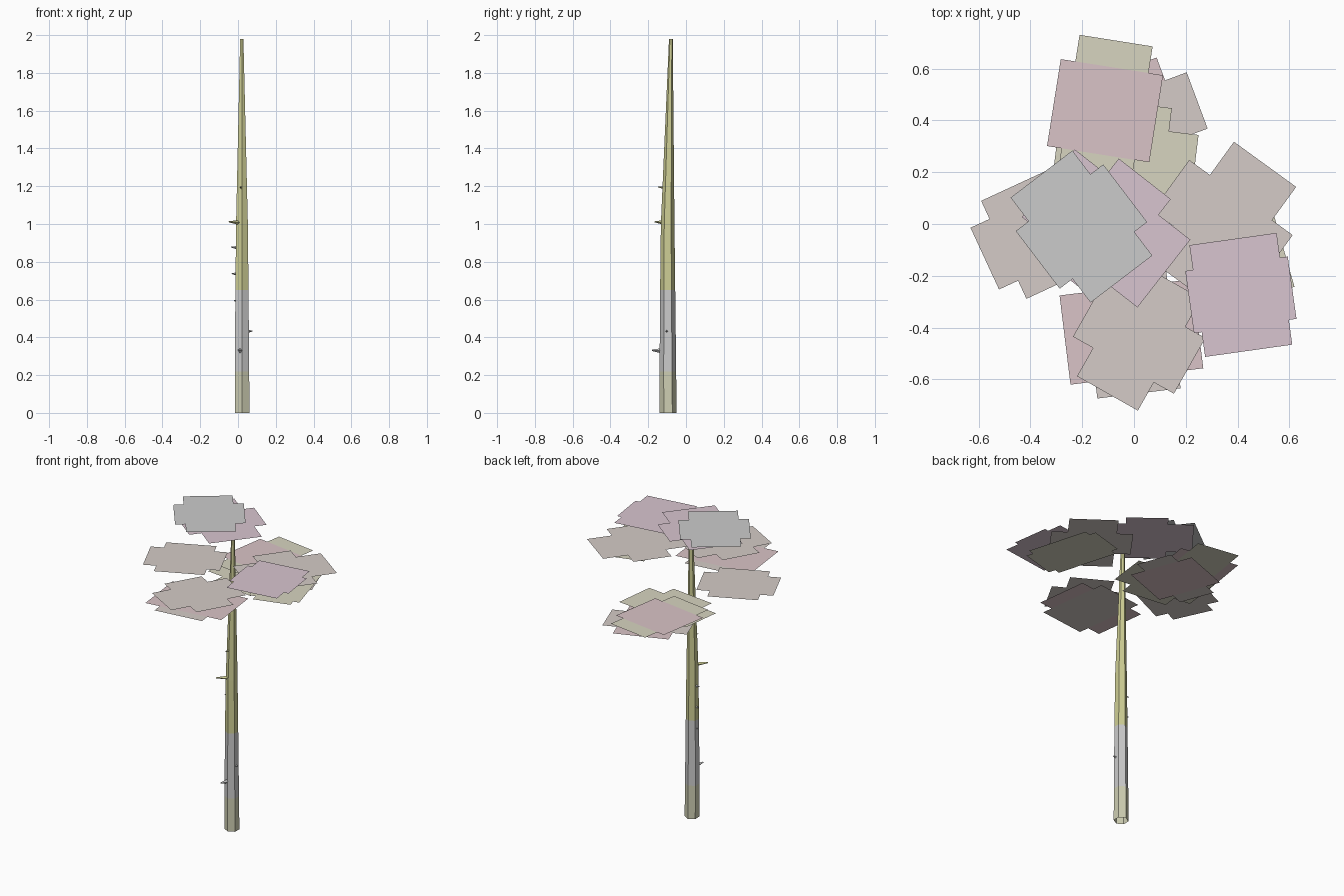
import bpy, bmesh
from math import pi, cos, sin, radians
from mathutils import Vector, Matrix

if "Cube" in bpy.data.objects:
    bpy.data.objects.remove(bpy.data.objects["Cube"])


def mat(name, rgb):
    m = bpy.data.materials.new(name)
    m.diffuse_color = (*rgb, 1)
    m.use_nodes = True
    m.node_tree.nodes["Principled BSDF"].inputs["Base Color"].default_value = m.diffuse_color
    return m


OLIVE = mat("olive_leaf", (0.68, 0.66, 0.53))
TAN = mat("tan_leaf", (0.66, 0.60, 0.57))
PINK = mat("pink_leaf", (0.70, 0.55, 0.57))
PURPLE = mat("purple_leaf", (0.69, 0.56, 0.63))
GREY = mat("grey_leaf", (0.65, 0.63, 0.65))
BARK = mat("olive_bark", (0.62, 0.62, 0.30))
BARK_GREY = mat("grey_bark", (0.60, 0.60, 0.60))
BARK_BASE = mat("base_bark", (0.62, 0.62, 0.45))


def finish(bm, name, mats):
    me = bpy.data.meshes.new(name)
    bm.to_mesh(me)
    bm.free()
    for m in mats:
        me.materials.append(m)
    ob = bpy.data.objects.new(name, me)
    bpy.context.collection.objects.link(ob)
    return ob


# Trunk: tapered six-sided tube, rings of (z, x, y, radius)
rings = [(0, .022, -.095, .045), (.22, .021, -.096, .044), (.65, .021, -.097, .040),
         (1.0, .021, -.097, .036), (1.98, .02, -.08, .01)]
slots = [2, 1, 0, 0]
bm = bmesh.new()
loops = [[bm.verts.new((x + r * cos(pi / 2 + k * pi / 3), y + r * sin(pi / 2 + k * pi / 3), z))
          for k in range(6)] for z, x, y, r in rings]
for i, s in enumerate(slots):
    for k in range(6):
        n = (k + 1) % 6
        f = bm.faces.new((loops[i][k], loops[i][n], loops[i + 1][n], loops[i + 1][k]))
        f.material_index = s
bm.faces.new(loops[-1])
finish(bm, "trunk", [BARK, BARK_GREY, BARK_BASE])

# Twigs: small spikes from inside the trunk out to (tip), with base radius
twigs = [((0, -.18, .332), .016), ((.076, -.105, .434), .010), ((-.022, -.09, .595), .008),
         ((-.033, -.09, .738), .010), ((-.036, -.09, .878), .010),
         ((-.047, -.165, 1.012), .013), ((.013, -.147, 1.196), .008)]
for i, (tip, r) in enumerate(twigs):
    tip = Vector(tip)
    root = Vector((.021, -.097, tip.z - .006))
    d = tip - root
    start = root + d.normalized() * .02
    bm = bmesh.new()
    rot = d.to_track_quat('Z', 'Y').to_matrix().to_4x4()
    bmesh.ops.create_cone(bm, cap_ends=True, segments=4, radius1=r, radius2=r * .25,
                          depth=(tip - start).length,
                          matrix=Matrix.Translation((start + tip) / 2) @ rot)
    finish(bm, f"twig_{i + 1}", [BARK if tip.z > .9 else BARK_GREY])


# Foliage: horizontal leaf pads, each two crossed flat rectangles
def leaf_pad(name, x, y, z, angle, size_a, size_b, mat_a, mat_b):
    bm = bmesh.new()
    for i, (w, l) in enumerate((size_a, size_b)):
        m = (Matrix.Translation((x, y, z - .001 * i)) @ Matrix.Rotation(radians(angle), 4, 'Z')
             @ Matrix.Diagonal((w, l, 1, 1)))
        vs = [bm.verts.new(m @ Vector((a, b, 0)))
              for a, b in ((-.5, -.5), (.5, -.5), (.5, .5), (-.5, .5))]
        bm.faces.new(vs).material_index = i
    finish(bm, name, [mat_a, mat_b])


pads = [
    (-.203, -.010, 2.00, -52.7, (.51, .30), (.28, .425), GREY, GREY),
    (-.108, -.017, 1.98, -38, (.567, .332), (.255, .486), PURPLE, PURPLE),
    (.413, -.274, 1.83, 8, (.34, .436), (.40, .243), PURPLE, PURPLE),
    (.342, .004, 1.77, -36, (.297, .56), (.494, .243), TAN, TAN),
    (.41, -.09, 1.72, 16, (.32, .41), (.24, .50), OLIVE, OLIVE),
    (.02, -.438, 1.69, -29.5, (.27, .498), (.448, .247), TAN, TAN),
    (-.363, -.035, 1.67, 24.8, (.471, .263), (.309, .417), TAN, TAN),
    (-.01, -.417, 1.63, 7, (.517, .347), (.324, .479), PINK, TAN),
    (-.112, .438, 1.565, -9, (.40, .34), (.286, .548), PINK, OLIVE),
    (-.035, .243, 1.53, -7, (.54, .27), (.31, .45), OLIVE, OLIVE),
    (-.002, .386, 1.48, 20.4, (.525, .232), (.347, .42), TAN, PINK),
]
for i, p in enumerate(pads):
    leaf_pad(f"leaf_pad_{i + 1}", *p)
